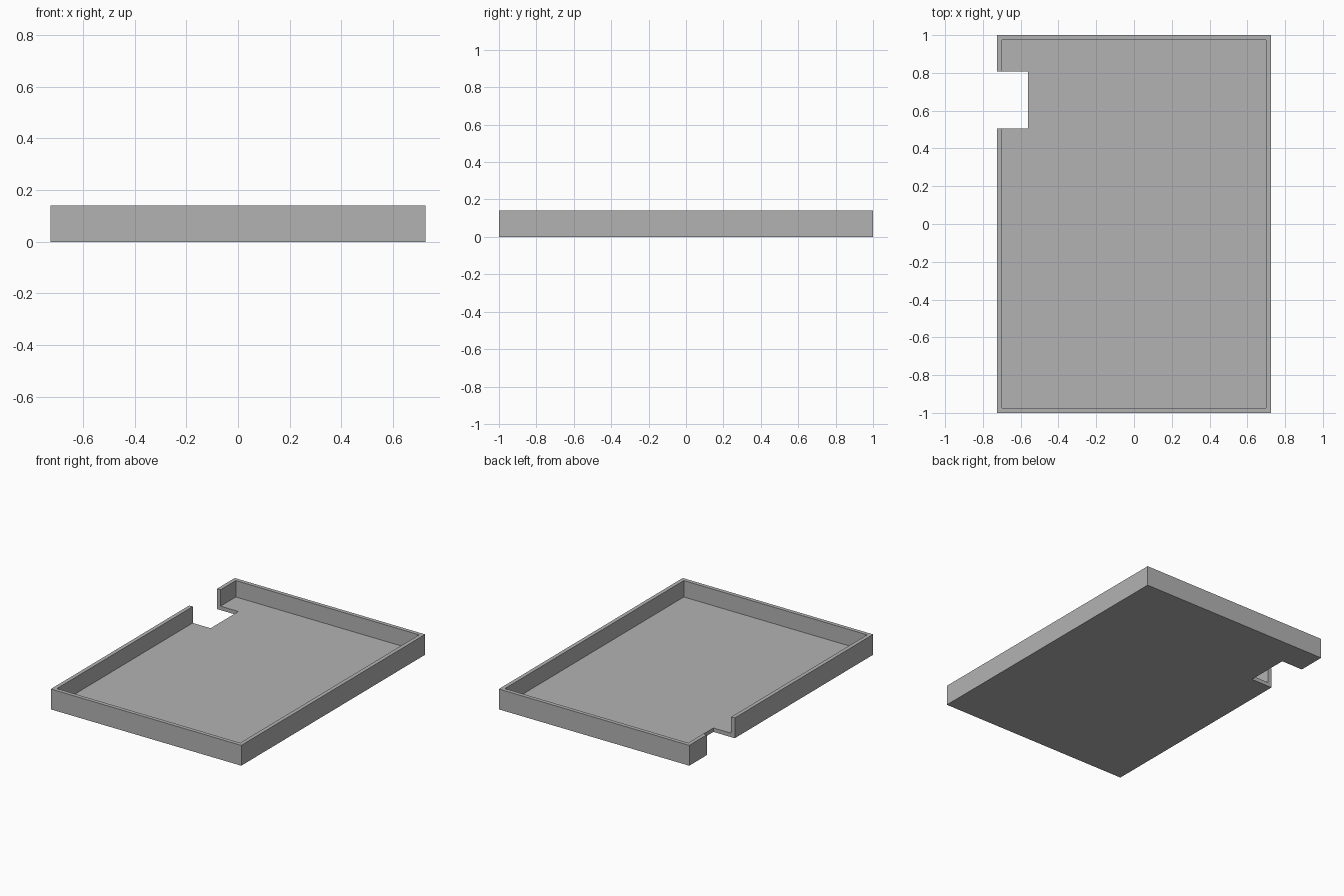
import bpy
import bmesh
from mathutils import Vector

if "Cube" in bpy.data.objects:
    bpy.data.objects.remove(bpy.data.objects["Cube"], do_unlink=True)

WIDTH, LENGTH, HEIGHT = 1.45, 2.0, 0.14
WALL = FLOOR = 0.027

grey = bpy.data.materials.new("plain grey")
grey.use_nodes = True
colour = (0.45, 0.45, 0.45, 1)
grey.diffuse_color = colour
grey.node_tree.nodes["Principled BSDF"].inputs["Base Color"].default_value = colour


def box(name, low, high):
    """Axis-aligned box between two opposite corners."""
    low, high = Vector(low), Vector(high)
    bm = bmesh.new()
    bmesh.ops.create_cube(bm, size=1)
    for v in bm.verts:
        v.co = (low + high) / 2 + v.co * (high - low)
    mesh = bpy.data.meshes.new(name)
    bm.to_mesh(mesh)
    bm.free()
    mesh.materials.append(grey)
    obj = bpy.data.objects.new(name, mesh)
    bpy.context.collection.objects.link(obj)
    return obj


# Shallow open tray
tray = box("tray", (-WIDTH / 2, -LENGTH / 2, 0), (WIDTH / 2, LENGTH / 2, HEIGHT))

# Hollow interior, and the notch through the right wall and floor
cutters = [
    box("interior_cutter", (WALL - WIDTH / 2, WALL - LENGTH / 2, FLOOR),
        (WIDTH / 2 - WALL, LENGTH / 2 - WALL, HEIGHT + 0.1)),
    box("notch_cutter", (-WIDTH, 0.505, -0.1), (-0.562, 0.807, HEIGHT + 0.2)),
]
for cutter in cutters:
    cut = tray.modifiers.new(cutter.name, "BOOLEAN")
    cut.operation = "DIFFERENCE"
    cut.solver = "EXACT"
    cut.object = cutter

# Bake the cuts, then discard the cutters
bpy.context.view_layer.update()
evaluated = tray.evaluated_get(bpy.context.evaluated_depsgraph_get())
baked = bpy.data.meshes.new_from_object(evaluated)
tray.modifiers.clear()
tray.data = baked
for cutter in cutters:
    bpy.data.objects.remove(cutter, do_unlink=True)
